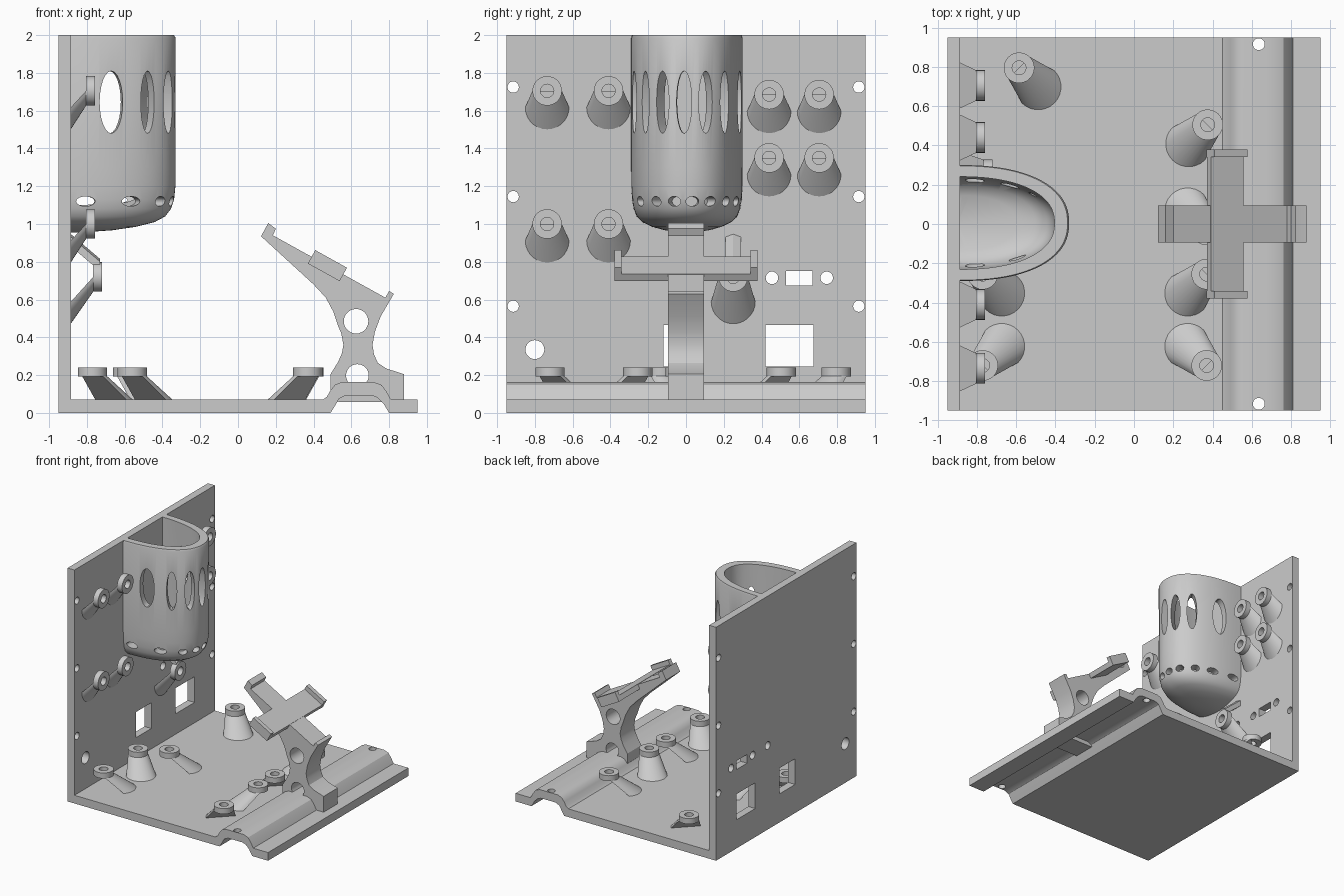
import bpy, bmesh, math
from mathutils import Vector as V

if "Cube" in bpy.data.objects:
    bpy.data.objects.remove(bpy.data.objects["Cube"])

grey = bpy.data.materials.new("light_grey")
grey.diffuse_color = (0.6, 0.6, 0.6, 1)
grey.use_nodes = True
grey.node_tree.nodes["Principled BSDF"].inputs["Base Color"].default_value = grey.diffuse_color
X, Y, Z = V((1, 0, 0)), V((0, 1, 0)), V((0, 0, 1))


def loft(bm, loops, closed=False):
    """Skin a list of loops; cap the ends, or join last to first."""
    rows = [[bm.verts.new(p) for p in lp] for lp in loops]
    n = len(rows[0])
    pairs = list(zip(rows, rows[1:])) + ([(rows[-1], rows[0])] if closed else [])
    for a, b in pairs:
        for i in range(n):
            j = (i + 1) % n
            bm.faces.new((a[i], a[j], b[j], b[i]))
    if not closed:
        bm.faces.new(rows[0][::-1])
        bm.faces.new(rows[-1])


def finish(bm, name):
    bmesh.ops.recalc_face_normals(bm, faces=bm.faces[:])
    me = bpy.data.meshes.new(name)
    bm.to_mesh(me)
    bm.free()
    ob = bpy.data.objects.new(name, me)
    bpy.context.collection.objects.link(ob)
    me.materials.append(grey)
    return ob


def select(ob):
    bpy.ops.object.select_all(action='DESELECT')
    ob.select_set(True)
    bpy.context.view_layer.objects.active = ob


def smooth(ob):
    select(ob)
    bpy.ops.object.shade_smooth_by_angle(angle=math.radians(30))


def cut(ob, bm):
    """Subtract everything in bm from ob."""
    cutter = finish(bm, "cutter")
    cutter.hide_render = True
    select(ob)
    m = ob.modifiers.new("cut", 'BOOLEAN')
    m.operation, m.solver, m.object = 'DIFFERENCE', 'EXACT', cutter
    m.use_self = True
    bpy.ops.object.modifier_apply(modifier=m.name)
    bpy.data.objects.remove(cutter)


def disc(c, u, v, ru, rv, n=28):
    return [c + u * (ru * math.cos(2 * math.pi * i / n)) + v * (rv * math.sin(2 * math.pi * i / n))
            for i in range(n)]


def rod(bm, c, axis, u, v, ru, rv, lo, hi, n=28):
    loft(bm, [disc(c + axis * lo, u, v, ru, rv, n), disc(c + axis * hi, u, v, ru, rv, n)])


def slab(bm, profile, y0, y1):
    """Extrude an (x, z) profile along y."""
    loft(bm, [[V((x, y, z)) for x, z in profile] for y in (y0, y1)])


# L-shaped frame: back wall, floor and raised hollow rib
bm = bmesh.new()
slab(bm, [(-.95, 0), (.49, 0), (.515, .04), (.535, .075), (.57, .092), (.71, .092), (.74, .08),
          (.77, .05), (.80, 0), (.95, 0), (.95, .07), (.81, .07), (.785, .115), (.76, .148),
          (.72, .163), (.55, .163), (.515, .15), (.49, .12), (.47, .085), (.45, .07),
          (-.885, .07), (-.885, 2), (-.95, 2)], -.95, .95)
frame = finish(bm, "wall_and_floor")
bm = bmesh.new()
round_holes = [(s * .915, z, .03) for s in (-1, 1) for z in (1.725, 1.145, .565)]
round_holes += [(-.8, .335, .05), (.455, .715, .033), (.745, .715, .033), (.25, .72, .033)]
for y, z, r in round_holes:
    rod(bm, V((-.92, y, z)), X, Y, Z, r, r, -.1, .1)
for y0, y1, z0, z1 in ((.42, .675, .245, .465), (-.12, .09, .245, .465), (.53, .67, .675, .75)):
    slab(bm, [(-1, z0), (-.82, z0), (-.82, z1), (-1, z1)], y0, y1)
for y in (-.915, .915):
    rod(bm, V((.635, y, .1)), Z, X, Y, .03, .03, -.2, .2)
cut(frame, bm)
smooth(frame)


# Screw standoffs: a ring carried by a slanted half-round support
def standoff(name, p, n, d, height, strut=False):
    bm = bmesh.new()
    s, t = n.cross(d), .047
    under = height - t
    R, r = .078, .035
    loft(bm, [disc(p + n * h, d, s, q, q) for q, h in
              ((R, under), (R, height), (r, height), (r, under))], closed=True)

    def half(rad, off, h):
        a = [math.pi * (i / 14 - .5) for i in range(15)]
        return [p + n * h + d * (off + rad * math.cos(k)) + s * (rad * math.sin(k)) for k in a]
    loft(bm, [half(.118, under * 1.15, -.004), half(R, 0, under + .001)])
    if strut:  # narrow brace on the opposite side
        loft(bm, [[p + n * h - d * a + s * b for a, b in
                   ((o, -.04), (o + .05, -.04), (o + .065, 0), (o + .05, .04), (o, .04))]
                  for o, h in ((.165, -.004), (.03, height - .01))])
    smooth(finish(bm, name))


for i, (x, y, dx, dy) in enumerate((
        (-.585, .795, 1, -1), (-.56, -.13, 1, 1), (.375, .505, -1, -1), (.37, -.03, -1, 1),
        (-.77, -.72, 1, 1), (-.77, -.255, 1, -1), (.37, -.72, -1, 1), (.37, -.255, -1, -1))):
    standoff(f"floor_standoff_{i}", V((x, y, .07)), Z, V((dx, dy, 0)).normalized(), .17)
spots = [(y, z) for y in (-.735, -.41) for z in (1.705, 1.0)]
spots += [(y, z) for y in (.44, .705) for z in (1.685, 1.35)]
for i, (y, z) in enumerate(spots):
    standoff(f"wall_standoff_{i}", V((-.885, y, z)), X, -Z, .127)
standoff("wall_standoff_braced", V((-.885, .25, .72)), X, -Z, .165, strut=True)

# Basket: rounded D-shaped cup with slots, fixed to the wall
N, CY = 2.3, .005


def d_loop(x0, depth, half, s, z, n=56):
    pts = []
    for i in range(n + 1):
        a = math.pi * (i / n - .5)
        c, k = max(0, math.cos(a)), math.sin(a)
        pts.append(V((x0 + s * depth * c ** (2 / N),
                      CY + s * half * math.copysign(abs(k) ** (2 / N), k), z)))
    return pts


bm = bmesh.new()
loft(bm, [d_loop(-.887, .557, .295, s, z) for z, s in
          ((2, .985), (1.985, 1), (1.3, 1), (1.2, .998), (1.13, .985), (1.08, .955), (1.04, .9),
           (1.01, .8), (.985, .62), (.967, .4), (.955, .1))])
basket = finish(bm, "basket")
bm = bmesh.new()
loft(bm, [d_loop(-.9, .495, .236, s, z) for z, s in
          ((2.05, 1), (1.25, 1), (1.17, .98), (1.11, .92), (1.07, .8), (1.045, .6), (1.03, .1))])
cut(basket, bm)
bm = bmesh.new()
slots = [(y, 1.645, .165, .062 if abs(y) > .26 else .04)
         for y in (-.28, -.22, -.13, -.015, .1, .2, .28)]
slots += [(y, 1.12, .026, .05 if abs(y) > .25 else .034)
          for y in (-.2935, -.255, -.17, -.07, .03, .13, .215, .268, .2935)]
for y, z, tall, wide in slots:
    q = abs(y) / .295
    e = (1 - q ** N) ** (1 / N)
    out = V((e ** (N - 1) / .557, math.copysign(q ** (N - 1), y) / .295, 0)).normalized()
    rod(bm, V((-.887 + .557 * e, CY + y, z)), out, Z.cross(out), Z, wide, tall, -.085, .06, 24)
cut(basket, bm)
smooth(basket)

# Tilted cradle stand: column and sloping beam
bm = bmesh.new()
slab(bm, [(.16, 1.005), (.2, .975), (.185, .94), (.78, .61), (.80, .645), (.825, .63), (.755, .51),
          (.725, .43), (.712, .36), (.72, .31), (.74, .265), (.785, .235), (.878, .205), (.878, .06),
          (.49, .06), (.49, .205), (.53, .27), (.55, .315), (.558, .36), (.547, .42), (.53, .46),
          (.505, .535), (.465, .61), (.4, .68), (.122, .935)], -.095, .095)
stand = finish(bm, "cradle_stand")
bm = bmesh.new()
for x, z, r in ((.625, .485, .065), (.632, .198, .06)):
    rod(bm, V((x, 0, z)), Y, X, Z, r, r, -.3, .3)
cut(stand, bm)
smooth(stand)


# Cross arm on the beam with end lips
def tilted(t0, t1, h0, h1):
    return [(.185 + .875 * t + .485 * h, .94 - .485 * t + .875 * h)
            for t, h in ((t0, h0), (t1, h0), (t1, h1), (t0, h1))]


bm = bmesh.new()
slab(bm, tilted(.235, .425, -.04, .002), -.36, .36)
for y in (-.378, .342):
    slab(bm, tilted(.234, .426, -.041, .04), y, y + .036)
finish(bm, "cradle_cross_arm")

# Anchor block under the rib
bm = bmesh.new()
slab(bm, [(.53, .057), (.76, .057), (.735, .1), (.55, .1)], -.095, .095)
finish(bm, "stand_anchor")
